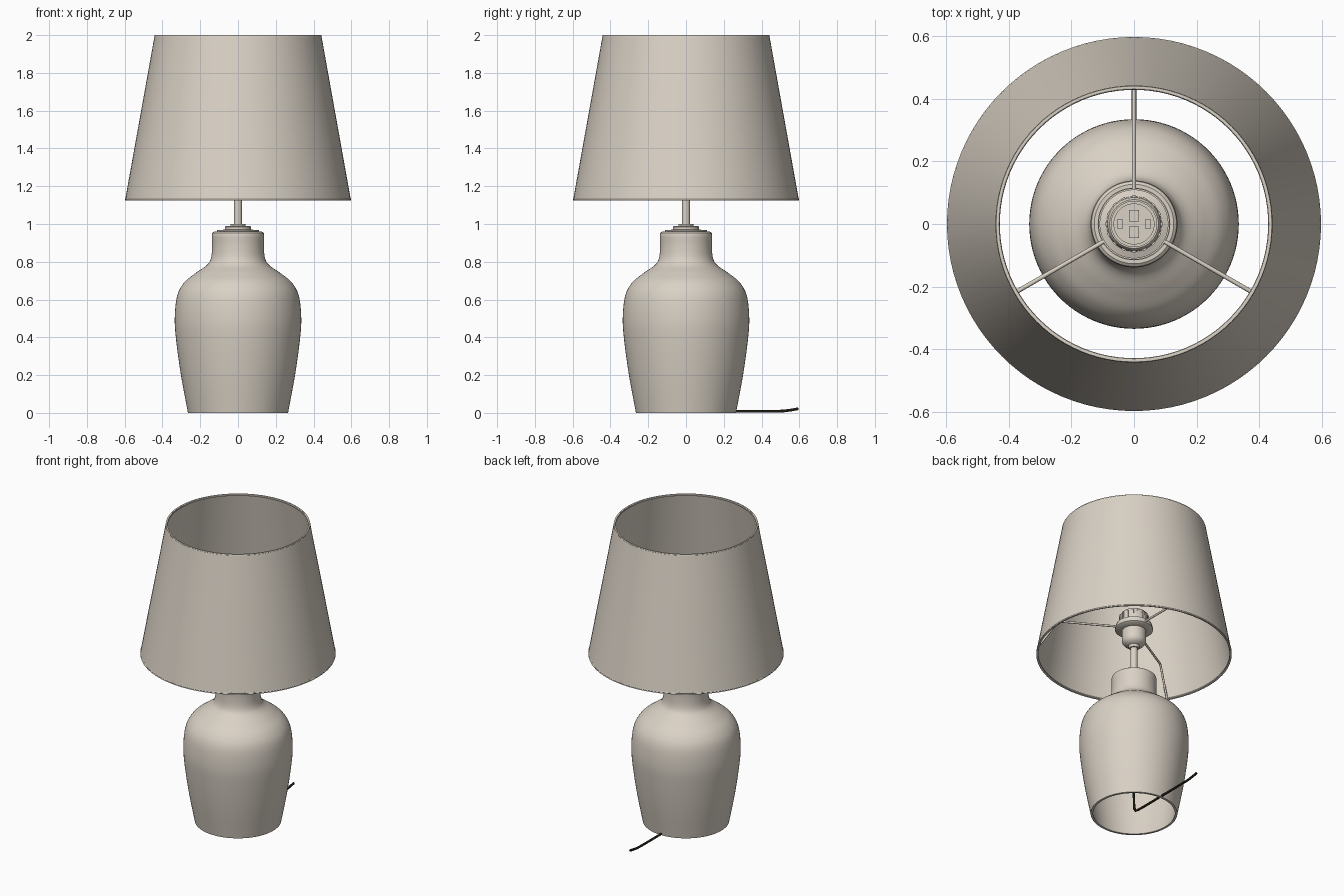
import bpy, bmesh, math
from mathutils import Vector

if "Cube" in bpy.data.objects:
    bpy.data.objects.remove(bpy.data.objects["Cube"])


def material(name, rgb):
    m = bpy.data.materials.new(name)
    m.diffuse_color = (*rgb, 1)
    m.use_nodes = True
    m.node_tree.nodes["Principled BSDF"].inputs["Base Color"].default_value = m.diffuse_color
    return m


BEIGE = material("warm_beige", (0.70, 0.64, 0.56))
DARK = material("dark_cord", (0.012, 0.011, 0.006))


def finish(ob, mat, angle=35):
    ob.data.materials.append(mat)
    bpy.ops.object.select_all(action='DESELECT')
    bpy.context.view_layer.objects.active = ob
    ob.select_set(True)
    bpy.ops.object.shade_smooth_by_angle(angle=math.radians(angle))
    return ob


def smooth_path(pts, n=6):
    """Catmull-Rom interpolation through a few points."""
    p = [Vector(q) for q in pts]
    p = [2 * p[0] - p[1]] + p + [2 * p[-1] - p[-2]]
    out = []
    for a, b, c, d in zip(p, p[1:], p[2:], p[3:]):
        for k in range(n):
            t = k / n
            out.append(0.5 * (2 * b + (c - a) * t + (2 * a - 5 * b + 4 * c - d) * t * t
                              + (3 * b - a - 3 * c + d) * t ** 3))
    return out + [p[-2]]


def lathe(name, profile, mat=BEIGE, seg=64, closed=False):
    """Revolve (radius, z) points around the z axis."""
    bm = bmesh.new()
    rings = [[bm.verts.new((r * math.cos(2 * math.pi * i / seg),
                            r * math.sin(2 * math.pi * i / seg), z)) for i in range(seg)]
             for r, z in profile]
    pairs = list(zip(rings, rings[1:])) + ([(rings[-1], rings[0])] if closed else [])
    for a, b in pairs:
        for i in range(seg):
            j = (i + 1) % seg
            bm.faces.new((a[i], a[j], b[j], b[i]))
    bmesh.ops.remove_doubles(bm, verts=bm.verts, dist=1e-5)
    bmesh.ops.recalc_face_normals(bm, faces=bm.faces)
    me = bpy.data.meshes.new(name)
    bm.to_mesh(me)
    bm.free()
    ob = bpy.data.objects.new(name, me)
    bpy.context.collection.objects.link(ob)
    return finish(ob, mat)


def tube(name, pts, radius, mat=BEIGE):
    """Round wire along a path, converted to mesh."""
    cu = bpy.data.curves.new(name, 'CURVE')
    cu.dimensions = '3D'
    cu.bevel_depth = radius
    cu.bevel_resolution = 3
    cu.use_fill_caps = True
    sp = cu.splines.new('POLY')
    sp.points.add(len(pts) - 1)
    for q, co in zip(sp.points, pts):
        q.co = (*co, 1)
    ob = bpy.data.objects.new(name, cu)
    bpy.context.collection.objects.link(ob)
    bpy.ops.object.select_all(action='DESELECT')
    bpy.context.view_layer.objects.active = ob
    ob.select_set(True)
    bpy.ops.object.convert(target='MESH')
    return finish(bpy.context.object, mat, 50)


def box(name, loc, size, rot=0.0):
    bpy.ops.mesh.primitive_cube_add(size=1, location=loc, rotation=(0, 0, rot))
    ob = bpy.context.object
    ob.name = name
    ob.scale = size
    ob.data.materials.append(BEIGE)
    return ob


# Hollow ceramic body: outer skin, then the same profile offset inwards
outer = smooth_path([(0.265, 0.0), (0.302, 0.2), (0.327, 0.38), (0.335, 0.5), (0.322, 0.62),
                     (0.285, 0.69), (0.225, 0.74), (0.165, 0.782), (0.143, 0.82),
                     (0.137, 0.88), (0.139, 0.94)])
skin = [(p.x, p.y) for p in outer]
lip = [(0.136, 0.953), (0.127, 0.96), (0.0, 0.96)]
inner = [(0.0, 0.94)] + [(r - 0.015, z) for r, z in reversed(skin)]
lathe("ceramic_body", skin + lip + inner, seg=96, closed=True)

# Metal cap and stem on top of the neck
lathe("neck_cap", [(0, 0.955), (0.112, 0.955), (0.112, 0.968), (0.07, 0.97), (0.07, 0.985),
                   (0.062, 0.99), (0.04, 0.99), (0.04, 1.0), (0, 1.0)])
lathe("stem", [(0, 0.97), (0.022, 0.97), (0.022, 1.19), (0, 1.19)], seg=24)

# Bulb socket: rounded cup, open at the top
lathe("socket", [(0, 1.165), (0.03, 1.165), (0.034, 1.182), (0.058, 1.19), (0.072, 1.208),
                 (0.074, 1.225), (0.074, 1.41), (0.064, 1.41), (0.064, 1.37), (0, 1.37)])
lathe("socket_flange", [(0.07, 1.286), (0.105, 1.29), (0.116, 1.297), (0.116, 1.304),
                        (0.07, 1.304)], closed=True)
lathe("clamp_ring", [(0.07, 1.317), (0.11, 1.317), (0.11, 1.33), (0.088, 1.338), (0.085, 1.395),
                     (0.078, 1.405), (0.07, 1.405)], closed=True)
for i in range(16):
    a = 2 * math.pi * i / 16
    box("clamp_rib", (0.087 * math.cos(a), 0.087 * math.sin(a), 1.365), (0.008, 0.012, 0.055), a)
for s in (-1, 1):
    box("socket_contact", (0, 0.026 * s, 1.378), (0.032, 0.036, 0.025))
    box("socket_rib", (0.045 * s, 0, 1.374), (0.02, 0.03, 0.012))

# Shade carrier: ring and three bent arms down to the lower rim
lathe("carrier_ring", [(0.072, 1.304), (0.114, 1.304), (0.114, 1.317), (0.072, 1.317)], closed=True)
for k in range(3):
    a = math.radians(90 + 120 * k)
    path = [(0.105, 1.311), (0.455, 1.311), (0.472, 1.306), (0.484, 1.292), (0.588, 1.133)]
    tube("carrier_arm", [(r * math.cos(a), r * math.sin(a), z) for r, z in path], 0.007)

# Tapered shade with thin wall and rolled rims
lathe("shade", [(0.598, 1.125), (0.441, 2.0), (0.434, 2.0), (0.591, 1.125)], seg=96, closed=True)
for name, r, z in (("lower_rim", 0.591, 1.132), ("upper_rim", 0.436, 1.993)):
    lathe(name, [(r + 0.007 * math.cos(t * math.pi / 4), z + 0.007 * math.sin(t * math.pi / 4))
                 for t in range(8)], seg=96, closed=True)

# Power cord: down the middle of the body and out at the back
cord = smooth_path([(0, 0, 0.95), (0, 0, 0.5), (0, 0, 0.08), (0, 0.008, 0.03), (0, 0.04, 0.009),
                    (0, 0.25, 0.008), (0, 0.48, 0.009), (0, 0.54, 0.013), (0, 0.595, 0.022)], 5)
tube("power_cord", cord, 0.0075, DARK)
